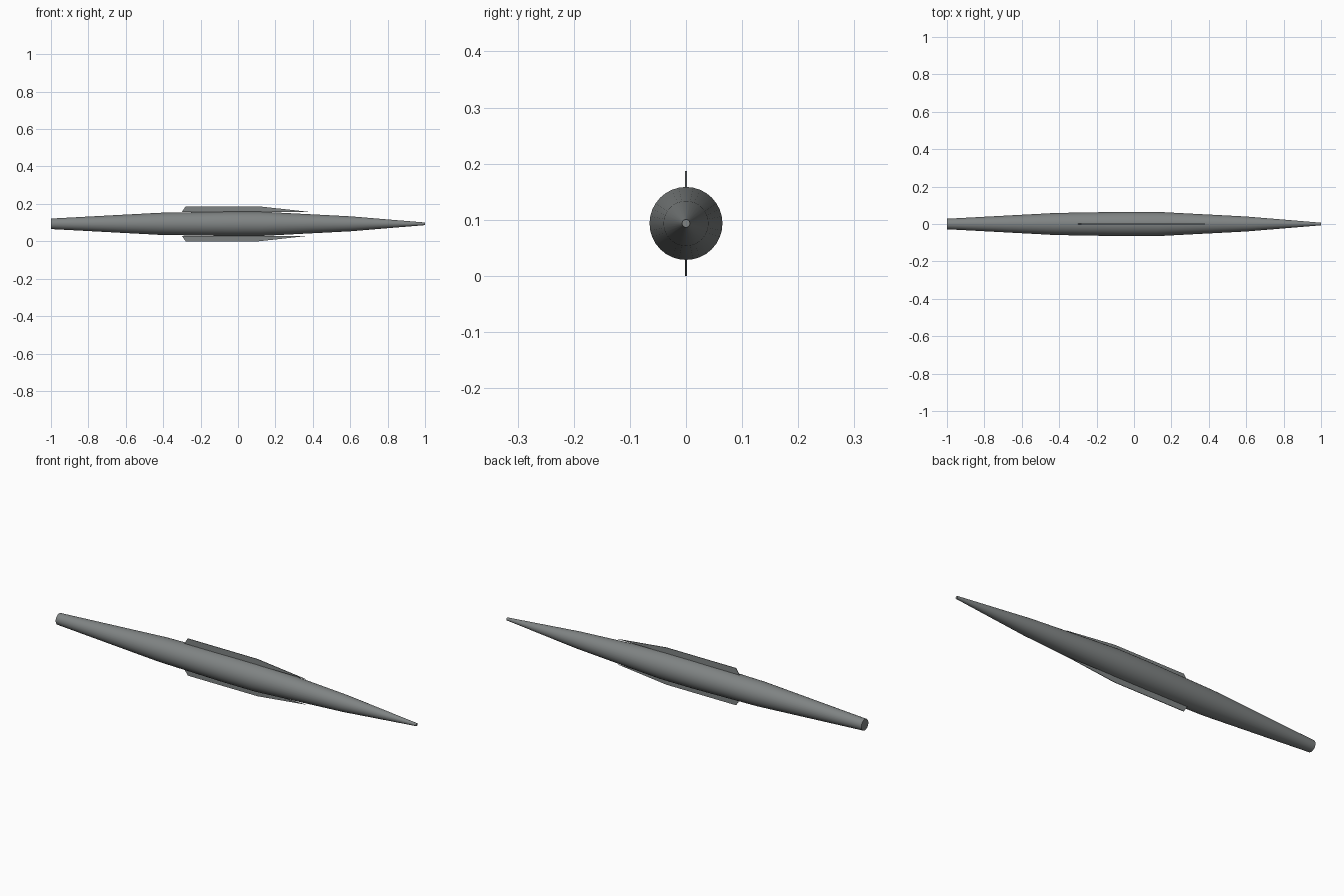
import bpy, bmesh, math

cube = bpy.data.objects.get("Cube")
if cube:
    bpy.data.objects.remove(cube, do_unlink=True)

AXIS_Z = 0.0935
SIDES = 32

metal = bpy.data.materials.new("dark grey metal")
metal.use_nodes = True
grey = (0.215, 0.23, 0.23, 1)
metal.diffuse_color = grey
metal.node_tree.nodes["Principled BSDF"].inputs["Base Color"].default_value = grey


def add_object(name, bm):
    bmesh.ops.recalc_face_normals(bm, faces=bm.faces)
    mesh = bpy.data.meshes.new(name)
    bm.to_mesh(mesh)
    bm.free()
    mesh.materials.append(metal)
    obj = bpy.data.objects.new(name, mesh)
    bpy.context.collection.objects.link(obj)
    return obj


# Tapered body: rings of (x, radius) along the long axis, capped at both ends
profile = [(-1, 0.028), (-0.42, 0.059), (-0.06, 0.065), (0.12, 0.065),
           (0.6, 0.04), (1, 0.007)]
bm = bmesh.new()
rings = []
for x, r in profile:
    angles = [2 * math.pi * i / SIDES for i in range(SIDES)]
    rings.append([bm.verts.new((x, r * math.cos(a), AXIS_Z + r * math.sin(a)))
                  for a in angles])
for a, b in zip(rings, rings[1:]):
    for i in range(SIDES):
        j = (i + 1) % SIDES
        bm.faces.new((a[i], a[j], b[j], b[i]))
bm.faces.new(rings[0])
bm.faces.new(rings[-1])
body = add_object("body", bm)
bpy.context.view_layer.objects.active = body
body.select_set(True)
bpy.ops.object.shade_smooth_by_angle(angle=math.radians(30))

# Thin fins above and below the body, with a long swept leading edge
outline = [(-0.30, 0.064), (-0.28, AXIS_Z), (0.11, AXIS_Z), (0.38, 0.064)]
HALF = 0.0015
for name, side in (("upper_fin", 1), ("lower_fin", -1)):
    bm = bmesh.new()
    near, far = [[bm.verts.new((x, y, AXIS_Z + side * h)) for x, h in outline]
                 for y in (-HALF, HALF)]
    bm.faces.new(near)
    bm.faces.new(far)
    for i in range(len(outline)):
        j = (i + 1) % len(outline)
        bm.faces.new((near[i], near[j], far[j], far[i]))
    add_object(name, bm)
